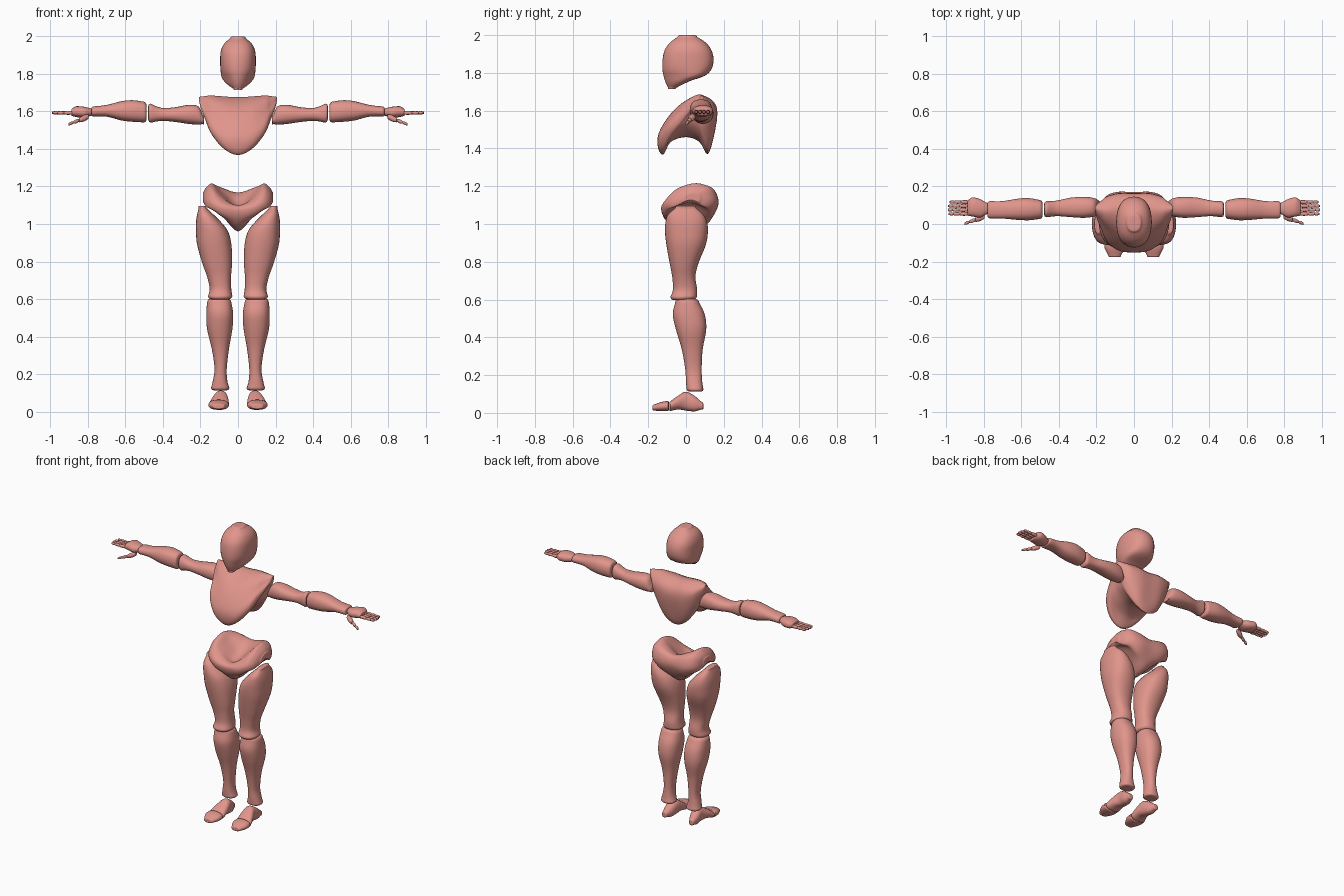
import bpy, bmesh, math
from mathutils import Vector

mat = bpy.data.materials.new("salmon")
mat.diffuse_color = (0.75, 0.3, 0.26, 1)
N = 12


def spline(pts, sub, closed):
    """Catmull-Rom through a list of vectors."""
    n, out = len(pts), []
    for i in range(n if closed else n - 1):
        if closed:
            a, b, c, d = (pts[(i + k) % n] for k in (-1, 0, 1, 2))
        else:
            a, b, c, d = pts[max(i - 1, 0)], pts[i], pts[i + 1], pts[min(i + 2, n - 1)]
        for k in range(sub):
            t = k / sub
            out.append(b + 0.5 * t * ((c - a) + t * ((2 * a - 5 * b + 4 * c - d) + t * (3 * b - a - 3 * c + d))))
    if not closed:
        out.append(pts[-1].copy())
    return out


def cap(rings, h, dish):
    """Rounded end, optionally hollowed in the middle."""
    last = rings[-1]
    c = sum(last, Vector()) / len(last)
    axis = (c - sum(rings[-2], Vector()) / len(last)).normalized()
    return [[c + (p - c) * s + axis * o for p in last]
            for s, o in ((0.95, h * .5), (0.85, h * .85), (0.7, h), (0.4, h - dish * .6), (0.05, h - dish))]


def loft(name, rings, mirror=True, caps=((0.01, 0), (0.01, 0)), around=3, along=4):
    rings = [spline(r, around, True) for r in rings]
    cols = [spline(list(col), along, False) for col in zip(*rings)]
    rings = [list(r) for r in zip(*cols)]
    start = cap(rings[::-1], *caps[0])
    end = cap(rings, *caps[1])
    rings = start[::-1] + rings + end
    bm = bmesh.new()
    vs = [[bm.verts.new(p) for p in r] for r in rings]
    n = len(vs[0])
    for a, b in zip(vs, vs[1:]):
        for i in range(n):
            bm.faces.new((a[i], a[(i + 1) % n], b[(i + 1) % n], b[i]))
    bm.faces.new(vs[0])
    bm.faces.new(vs[-1])
    bmesh.ops.recalc_face_normals(bm, faces=bm.faces)
    me = bpy.data.meshes.new(name)
    bm.to_mesh(me)
    bm.free()
    me.materials.append(mat)
    ob = bpy.data.objects.new(name, me)
    bpy.context.collection.objects.link(ob)
    bpy.context.view_layer.objects.active = ob
    bpy.ops.object.select_all(action='DESELECT')
    ob.select_set(True)
    bpy.ops.object.shade_smooth_by_angle(angle=math.radians(50))
    if mirror:
        ob.modifiers.new("mirror", 'MIRROR').use_mirror_merge = False
    return ob


def ring(axis, pos, u0, u1, v0, v1, taper=0.0):
    """Slightly boxy oval filling a u/v box, at a position on the axis."""
    out = []
    for i in range(N):
        a = 2 * math.pi * i / N
        cu, sv = (math.copysign(abs(f) ** 0.88, f) for f in (math.cos(a), math.sin(a)))
        u = (u0 + u1) / 2 + (u1 - u0) / 2 * cu * (1 + taper * sv)
        v = (v0 + v1) / 2 + (v1 - v0) / 2 * sv
        out.append(Vector({'x': (pos, u, v), 'y': (u, pos, v), 'z': (u, v, pos)}[axis]))
    return out


def limb(name, axis, sections, **kw):
    return loft(name, [ring(axis, *s) for s in sections], **kw)


def torso(name, sections, centre, ends):
    """Loft across x from half sections of y/z points, shrinking to the sides."""
    half = [(x, [Vector((x, y, z)) for y, z in pts]) for x, pts in sections]
    x0, outer = half[-1]
    for x, s in ends:
        half.append((x, [Vector((x, centre[0] + (p.y - centre[0]) * s, centre[1] + (p.z - centre[1]) * s)) for p in outer]))
    left = [[Vector((-p.x, p.y, p.z)) for p in pts] for x, pts in half[:0:-1]]
    return loft(name, left + [pts for x, pts in half], mirror=False, caps=((.004, 0), (.004, 0)), around=4)


# Head, narrowing to the chin
limb("head", 'z', [
    (1.990, -.042, .042, -.045, .060), (1.96, -.075, .075, -.085, .105), (1.92, -.092, .092, -.113, .135),
    (1.87, -.095, .095, -.124, .146), (1.82, -.093, .093, -.125, .135, .08), (1.785, -.085, .085, -.119, .100, .25),
    (1.76, -.068, .068, -.112, .030, .35), (1.74, -.048, .048, -.104, -.015, .35), (1.722, -.025, .025, -.094, -.05, .2)],
    mirror=False)

# Chest with an arched underside
torso("chest", [
    (0, [(.09, 1.675), (.0, 1.65), (-.08, 1.585), (-.145, 1.48), (-.147, 1.40), (-.12, 1.368),
         (-.08, 1.435), (0, 1.46), (.07, 1.435), (.115, 1.37), (.148, 1.47), (.162, 1.61)]),
    (.08, [(.09, 1.68), (.0, 1.655), (-.07, 1.59), (-.133, 1.49), (-.14, 1.43), (-.113, 1.405),
           (-.075, 1.455), (0, 1.475), (.07, 1.455), (.11, 1.405), (.148, 1.48), (.162, 1.62)]),
    (.145, [(.08, 1.685), (.015, 1.66), (-.035, 1.6), (-.085, 1.54), (-.095, 1.50), (-.075, 1.485),
            (-.04, 1.505), (.01, 1.525), (.06, 1.515), (.09, 1.495), (.13, 1.54), (.145, 1.63)])],
    (.085, 1.677), [(.175, .62), (.197, .33), (.207, .12)])

# Pelvis with a dished top and arches over the legs
torso("pelvis", [
    (0, [(.03, 1.11), (-.04, 1.09), (-.09, 1.10), (-.127, 1.085), (-.115, 1.03), (-.06, .975),
         (.02, .96), (.09, .98), (.14, 1.035), (.17, 1.11), (.15, 1.165), (.09, 1.155)]),
    (.08, [(.03, 1.165), (-.04, 1.145), (-.09, 1.13), (-.13, 1.095), (-.115, 1.045), (-.06, 1.035),
           (.02, 1.045), (.09, 1.035), (.14, 1.045), (.172, 1.11), (.15, 1.18), (.09, 1.19)]),
    (.135, [(.04, 1.215), (-.03, 1.195), (-.075, 1.165), (-.11, 1.115), (-.1, 1.075), (-.05, 1.09),
            (.02, 1.105), (.08, 1.09), (.13, 1.075), (.158, 1.12), (.137, 1.187), (.09, 1.21)])],
    (.03, 1.14), [(.168, .75), (.184, .4)])

# Legs
limb("thigh", 'z', [
    (.615, .03, .16, -.082, .058), (.655, .036, .151, -.069, .059), (.72, .037, .165, -.073, .050),
    (.79, .032, .190, -.086, .065), (.89, .035, .218, -.104, .105), (.96, .053, .224, -.111, .116),
    (1.01, .09, .224, -.108, .111), (1.05, .13, .218, -.095, .092), (1.083, .165, .210, -.058, .055)],
    caps=((.018, .03), (.014, 0)))
limb("shin", 'z', [
    (.125, .046, .144, .003, .092), (.165, .057, .134, .0, .086), (.23, .06, .125, -.004, .083),
    (.335, .048, .140, -.022, .088), (.44, .030, .165, -.053, .107), (.52, .026, .169, -.07, .1),
    (.58, .035, .165, -.058, .072)], caps=((.012, 0), (.024, .02)))
limb("foot", 'y', [
    (.08, .08, .12, .018, .06), (.045, .063, .128, .008, .09), (.0, .055, .128, .012, .112),
    (-.04, .05, .142, .018, .092), (-.083, .048, .156, .01, .062)], caps=((.012, 0), (.005, 0)))
limb("toe", 'y', [
    (-.095, .048, .158, .009, .063), (-.13, .05, .156, .009, .058), (-.165, .068, .138, .012, .045)],
    caps=((.004, 0), (.012, 0)))

# Arms
limb("upper_arm", 'x', [
    (.188, .05, .125, 1.534, 1.582), (.212, .04, .138, 1.53, 1.628), (.265, .033, .145, 1.534, 1.635),
    (.34, .037, .14, 1.545, 1.622), (.41, .042, .125, 1.55, 1.62), (.465, .036, .122, 1.54, 1.642)],
    caps=((.01, 0), (.014, .01)))
limb("forearm", 'x', [
    (.502, .027, .128, 1.542, 1.652), (.56, .02, .138, 1.545, 1.66), (.62, .022, .135, 1.552, 1.655),
    (.70, .029, .122, 1.572, 1.635), (.77, .03, .122, 1.573, 1.627)], caps=((.014, .008), (.012, 0)))

# Hands: palm, jointed fingers and thumb
limb("palm", 'x', [
    (.79, .05, .115, 1.575, 1.618), (.82, .035, .132, 1.567, 1.625), (.86, .04, .142, 1.57, 1.628),
    (.882, .044, .13, 1.575, 1.618)], caps=((.01, 0), (.006, 0)))
for f, (y, shift) in enumerate(((.054, -.003), (.075, .002), (.096, .0), (.117, -.008))):
    for j, (a, b, r) in enumerate(((.89, .928, .0105), (.934, .962, .0095), (.967, .987, .0085))):
        m = (a + b) / 2
        limb(f"finger_{f + 1}_joint_{j + 1}", 'x', [
            (x + shift, y - k * r, y + k * r, 1.593 - k * r, 1.593 + k * r)
            for x, k in ((a, .8), (m, 1), (b, .8))], caps=((.004, 0), (.004, 0)), around=1, along=2)
base, tip = Vector((.80, .04, 1.572)), Vector((.903, .002, 1.532))
for j, (a, b, r) in enumerate(((.0, .42, .017), (.48, .72, .011), (.78, .98, .009))):
    rings = []
    for t, k in ((a, .75), ((a + b) / 2, 1), (b, .75)):
        c = base.lerp(tip, t)
        rings.append(ring('x', c.x, c.y - k * r, c.y + k * r, c.z - k * r, c.z + k * r))
    loft(f"thumb_joint_{j + 1}", rings, caps=((.004, 0), (.004, 0)), around=1, along=2)
